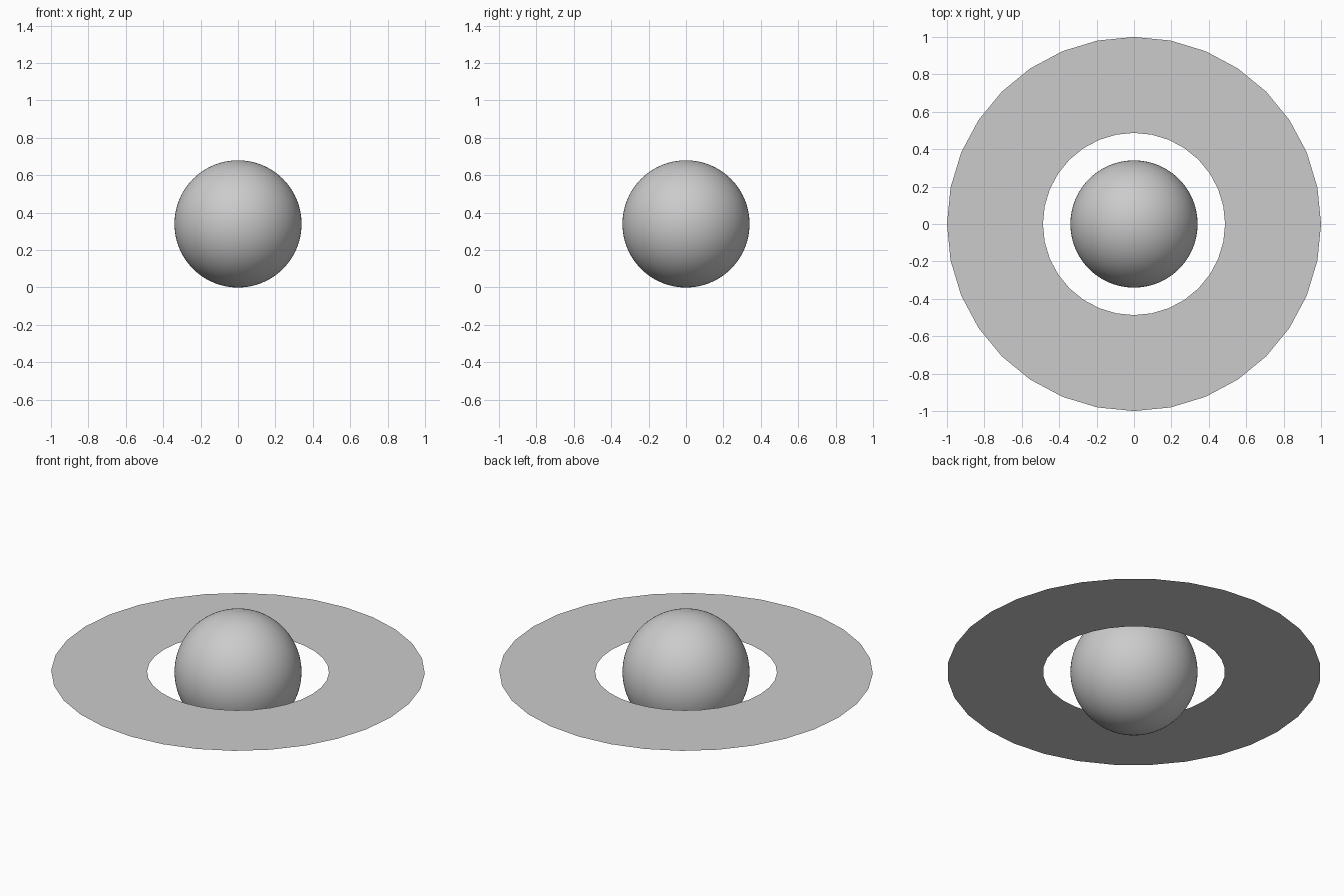
import bpy, bmesh
from math import cos, sin, tau

if "Cube" in bpy.data.objects:
    bpy.data.objects.remove(bpy.data.objects["Cube"])

RADIUS = 0.34        # globe radius, also the height of its centre
RING_INNER, RING_OUTER = 0.487, 1.0
RING_SIDES = 32

# Globe: smooth sphere resting on the ground plane
bpy.ops.mesh.primitive_uv_sphere_add(segments=96, ring_count=48,
                                     radius=RADIUS, location=(0, 0, RADIUS))
globe = bpy.context.object
globe.name = "globe"
bpy.ops.object.shade_smooth()

# Flat ring: paper-thin 32-sided band around the equator
bm = bmesh.new()


def circle(radius):
    return [bm.verts.new((radius * cos(tau * i / RING_SIDES),
                          radius * sin(tau * i / RING_SIDES), 0))
            for i in range(RING_SIDES)]


inner, outer = circle(RING_INNER), circle(RING_OUTER)
for i in range(RING_SIDES):
    j = (i + 1) % RING_SIDES
    bm.faces.new((inner[i], outer[i], outer[j], inner[j]))

mesh = bpy.data.meshes.new("flat_ring")
bm.to_mesh(mesh)
bm.free()
ring = bpy.data.objects.new("flat_ring", mesh)
ring.location.z = RADIUS
bpy.context.collection.objects.link(ring)
